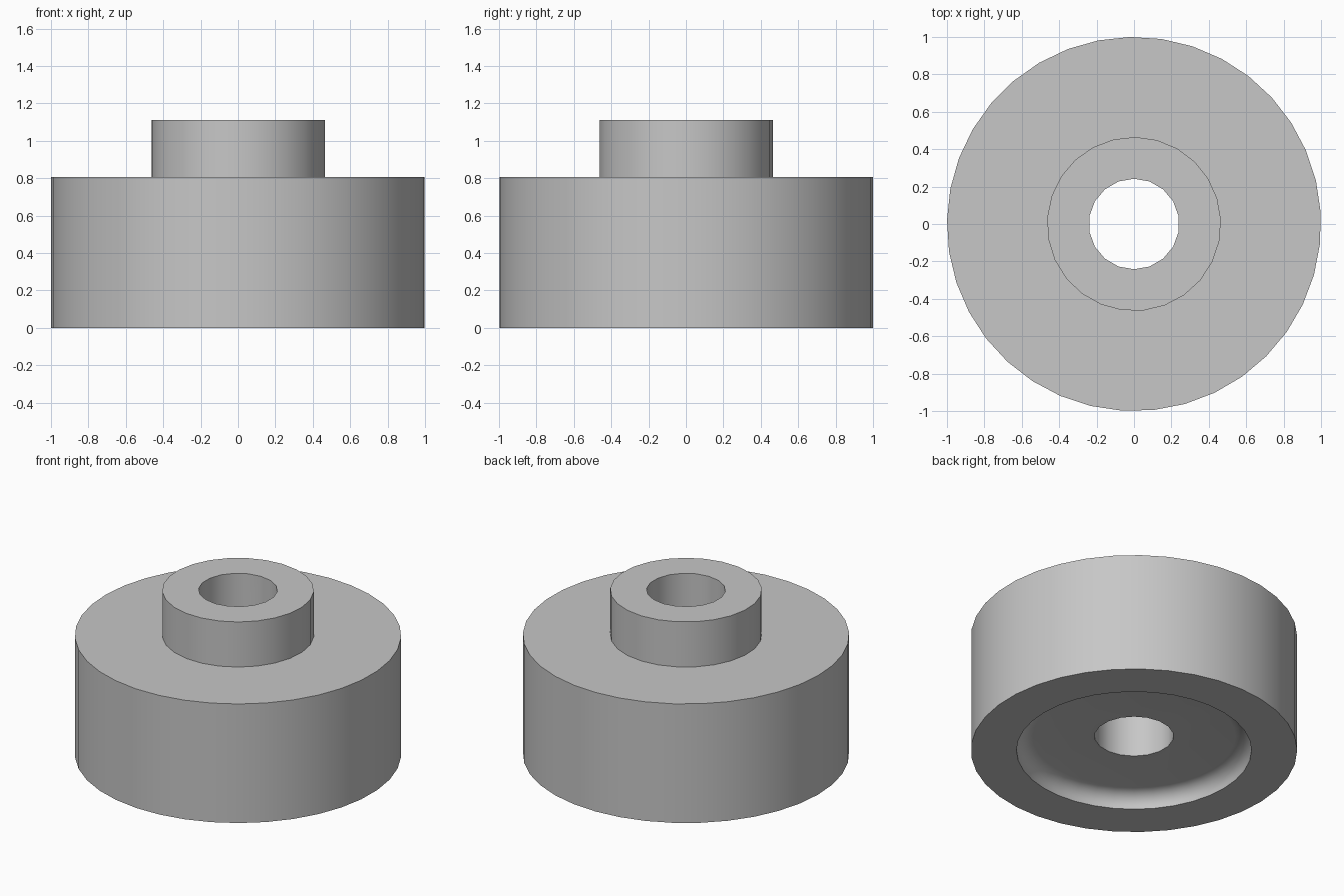
import bpy
import bmesh
from math import cos, sin, pi, radians

cube = bpy.data.objects.get("Cube")
if cube:
    bpy.data.objects.remove(cube)

# Single grey metal colour
grey = bpy.data.materials.new("plain_grey")
color = (0.57, 0.57, 0.57, 1)
grey.diffuse_color = color
grey.use_nodes = True
grey.node_tree.nodes["Principled BSDF"].inputs["Base Color"].default_value = color


def turned(name, profile, sides, phase):
    """Solid of revolution from (radius, height) points listed bottom to top."""
    bm = bmesh.new()
    rings = []
    for r, z in profile:
        angles = [radians(phase) + 2 * pi * i / sides for i in range(sides)]
        rings.append([bm.verts.new((r * cos(a), r * sin(a), z)) for a in angles])
    for low, high in zip(rings, rings[1:]):
        for i in range(sides):
            j = (i + 1) % sides
            bm.faces.new((low[i], low[j], high[j], high[i]))
    bm.faces.new(rings[0][::-1])
    bm.faces.new(rings[-1])
    mesh = bpy.data.meshes.new(name)
    bm.to_mesh(mesh)
    bm.free()
    mesh.materials.append(grey)
    obj = bpy.data.objects.new(name, mesh)
    bpy.context.collection.objects.link(obj)
    return obj


# Wide base disc, with the raised hub sunk into it
hub_body = turned("hub_body", [(1, 0), (1, 0.805)], 37, 178.8)
collar = turned("collar", [(0.465, 0.5), (0.465, 1.11)], 25, 2.8)

# Through bore
bore = turned("bore_cutter", [(0.242, -0.2), (0.242, 1.3)], 18, 10)

# Shallow underside recess with a coved rim
cove = [(0.62 + 0.1 * cos(t * pi / 12), 0.1 * sin(t * pi / 12)) for t in range(7)]
recess = turned("recess_cutter", [(0.72, -0.1)] + cove, 36, 0)

for tool, operation in ((collar, "UNION"), (recess, "DIFFERENCE"), (bore, "DIFFERENCE")):
    mod = hub_body.modifiers.new(tool.name, "BOOLEAN")
    mod.object = tool
    mod.operation = operation
    mod.solver = "EXACT"
    bpy.ops.object.select_all(action="DESELECT")
    hub_body.select_set(True)
    bpy.context.view_layer.objects.active = hub_body
    bpy.ops.object.modifier_apply(modifier=mod.name)
    bpy.data.objects.remove(tool)

# Smooth round walls, sharp rims
bpy.ops.object.shade_smooth_by_angle(angle=radians(35))
